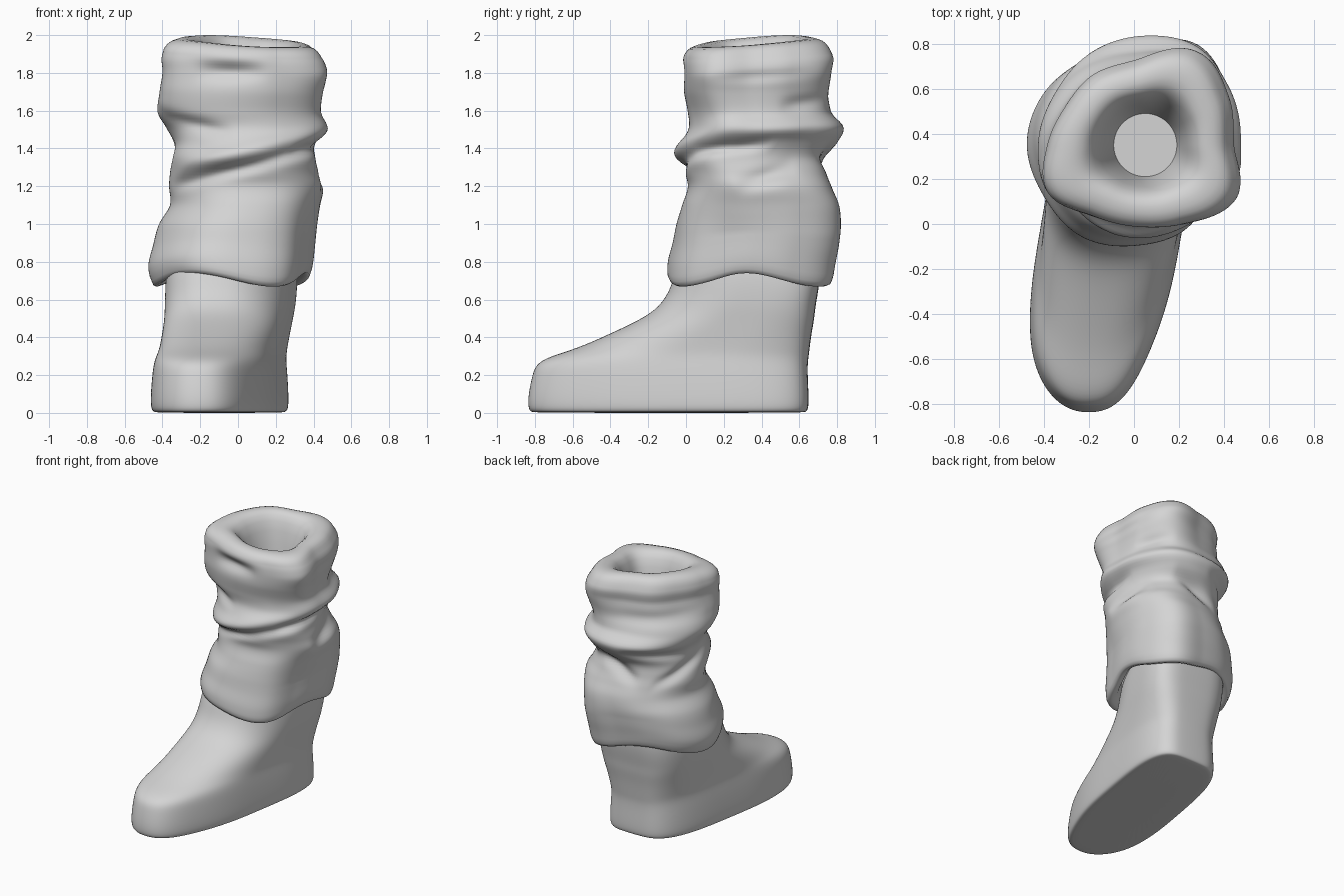
import bpy, bmesh, math

if "Cube" in bpy.data.objects:
    bpy.data.objects.remove(bpy.data.objects["Cube"])

mat = bpy.data.materials.new("plain grey")
mat.diffuse_color = (0.66, 0.66, 0.66, 1)
mat.use_nodes = True
mat.node_tree.nodes["Principled BSDF"].inputs["Base Color"].default_value = mat.diffuse_color


def loft(name, rings, cap_first, cap_last, subsurf=0):
    """Skin a list of closed rings into one smooth object."""
    bm = bmesh.new()
    vs = [[bm.verts.new(p) for p in ring] for ring in rings]
    n = len(rings[0])
    for a, b in zip(vs, vs[1:]):
        for i in range(n):
            j = (i + 1) % n
            bm.faces.new((a[i], a[j], b[j], b[i]))
    if cap_first:
        bm.faces.new(vs[0][::-1])
    if cap_last:
        bm.faces.new(vs[-1])
    for f in bm.faces:
        f.smooth = len(f.verts) == 4
    me = bpy.data.meshes.new(name)
    bm.to_mesh(me)
    bm.free()
    me.materials.append(mat)
    ob = bpy.data.objects.new(name, me)
    bpy.context.collection.objects.link(ob)
    if subsurf:
        mod = ob.modifiers.new("smooth", 'SUBSURF')
        mod.levels = mod.render_levels = subsurf
    return ob


def catmull(a, b, c, d, t):
    return b + 0.5 * t * (c - a + t * (2*a - 5*b + 4*c - d + t * (3*(b - c) + d - a)))


def around(radii, ang):
    """Smooth periodic lookup in a list of radii spaced evenly round a circle."""
    n = len(radii)
    f = ang / (2 * math.pi) * n
    i = int(math.floor(f))
    return catmull(*[radii[(i + k) % n] for k in (-1, 0, 1, 2)], f - i)


def at_height(table, z):
    """Smooth lookup of a row by its first column."""
    n = len(table)
    i = 0
    while i < n - 2 and z > table[i + 1][0]:
        i += 1
    rows = [table[min(max(i + k, 0), n - 1)] for k in (-1, 0, 1, 2)]
    t = min(max((z - rows[1][0]) / (rows[2][0] - rows[1][0]), 0), 1)
    return [catmull(*[r[c] for r in rows], t) for c in range(1, len(table[0]))]


# Boot: horizontal slices (z, front y, back y, half width) on a slanted foot axis
boot_levels = [
    (0.0, -0.80, 0.62, 0.28), (0.006, -0.825, 0.64, 0.305), (0.03, -0.838, 0.65, 0.316),
    (0.1, -0.836, 0.65, 0.316), (0.2, -0.815, 0.645, 0.31), (0.26, -0.795, 0.645, 0.304),
    (0.30, -0.72, 0.65, 0.30), (0.34, -0.58, 0.655, 0.30), (0.42, -0.40, 0.665, 0.308),
    (0.5, -0.23, 0.68, 0.317), (0.56, -0.145, 0.685, 0.325), (0.64, -0.09, 0.70, 0.33),
    (0.72, -0.065, 0.71, 0.33), (0.80, -0.03, 0.71, 0.32), (0.86, 0.02, 0.70, 0.29)]
boot = []
for z, yf, yb, hw in boot_levels:
    ring = []
    for k in range(48):
        a = 2 * math.pi * k / 48
        c, s = math.cos(a), math.sin(a)
        e = 2 / (3.8 if s > 0 else 2.3)
        y = (yf + yb) / 2 + (yb - yf) / 2 * math.copysign(abs(s) ** e, s)
        x = -0.097 + 0.17 * y + hw * math.copysign(abs(c) ** e, c)
        x += 0.04 * (max(0, -0.5 - y) / 0.34) ** 2
        ring.append((x, y, z))
    boot.append(ring)
loft("boot", boot, True, False, 2)

# Slouchy leg cover: silhouette by height (z, left x, right x, front y, back y)
outline = [
    (0.70, -0.455, 0.385, -0.10, 0.775), (0.8, -0.475, 0.40, -0.095, 0.79),
    (0.9, -0.45, 0.41, -0.07, 0.81), (1.0, -0.42, 0.42, -0.05, 0.82),
    (1.1, -0.36, 0.435, -0.02, 0.81), (1.2, -0.365, 0.455, 0.01, 0.77),
    (1.27, -0.36, 0.43, -0.01, 0.745), (1.35, -0.35, 0.41, -0.045, 0.74),
    (1.43, -0.34, 0.425, -0.02, 0.80), (1.51, -0.38, 0.47, 0.015, 0.835),
    (1.59, -0.425, 0.44, 0.01, 0.77), (1.7, -0.415, 0.45, -0.01, 0.76),
    (1.8, -0.40, 0.475, -0.01, 0.77), (1.87, -0.405, 0.46, -0.01, 0.78),
    (1.93, -0.39, 0.43, 0.0, 0.755)]
low_shape = [.38, .43, .49, .43, .44, .48, .50, .49, .50, .47, .45, .38]
mid_shape = [.42, .43, .47, .46, .45, .43, .42, .42, .40, .40, .42, .45]
top_shape = [.42, .46, .51, .40, .38, .36, .39, .445, .375, .37, .42, .49]
# Folds: start angle, end angle, start z, end z, depth (inward), width
folds = [
    (195, 345, 1.19, 1.42, .04, .035), (200, 350, 1.28, 1.52, -.025, .045),
    (230, 290, 1.81, 1.82, .03, .045), (225, 300, 1.90, 1.90, -.015, .04),
    (310, 375, 1.39, 1.42, .035, .03), (325, 400, 1.48, 1.50, -.01, .03),
    (340, 400, 1.20, 1.30, .03, .045), (330, 410, 1.78, 1.80, .015, .035),
    (60, 115, 1.40, 1.22, .04, .045), (95, 165, 1.45, 1.42, .03, .04),
    (125, 190, 1.20, 1.40, .03, .045), (55, 180, 1.68, 1.72, .02, .045),
    (190, 260, 1.60, 1.48, .02, .04), (20, 60, 1.62, 1.66, .02, .04)]


def fold_depth(deg, z):
    d = 0
    for a0, a1, z0, z1, depth, w in folds:
        t = ((deg - a0) % 360) / (a1 - a0)
        if t < 1:
            line = z0 + (z1 - z0) * t
            d += depth * math.sin(math.pi * t) * math.exp(-((z - line) / w) ** 2)
    return d


N = 120
HOLE = (0.05, 0.35, 0.14)
angles = [2 * math.pi * k / N for k in range(N)]
shapes = [[around(s, a) for a in angles] for s in (low_shape, mid_shape, top_shape)]


def cover_ring(z, scale=1.0, to_hole=0.0, z_out=None):
    """One ring of the cover; it can be shrunk (hem) or blended to the hole (rim)."""
    xl, xr, yf, yb = at_height(outline, z)
    # blend low -> mid -> top plan shapes with height
    m = min(max((z - 0.95) / 0.45, 0), 1) + min(max((z - 1.5) / 0.3, 0), 1)
    i = min(int(m), 1)
    pts = []
    for k, a in enumerate(angles):
        r = shapes[i][k] + (shapes[i + 1][k] - shapes[i][k]) * (m - i)
        pts.append((r * math.cos(a), r * math.sin(a)))
    x0, x1 = min(p[0] for p in pts), max(p[0] for p in pts)
    y0, y1 = min(p[1] for p in pts), max(p[1] for p in pts)
    cx, cy = (xl + xr) / 2, (yf + yb) / 2
    h = z if z_out is None else z_out
    hem = max(0, 1 - max(0, h - 0.7) / 0.35)
    rim = max(0, 1 - abs(h - 1.97) / 0.3)
    ring = []
    for a, (px, py) in zip(angles, pts):
        x = xl + (px - x0) / (x1 - x0) * (xr - xl)
        y = yf + (py - y0) / (y1 - y0) * (yb - yf)
        d = fold_depth(math.degrees(a), z)
        x = cx + (x - cx) * scale - d * math.cos(a)
        y = cy + (y - cy) * scale - d * math.sin(a)
        x += (HOLE[0] + HOLE[2] * math.cos(a) - x) * to_hole
        y += (HOLE[1] + HOLE[2] * math.sin(a) - y) * to_hole
        zz = h + hem * 0.036 * math.cos(3 * (a - math.radians(235)))
        zz += rim * 0.032 * math.cos(a - math.radians(130))
        ring.append((x, y, zz))
    return ring


cover = []
# rolled hem
for s, z in ((.76, .80), (.82, .74), (.89, .712), (.94, .704), (.975, .710), (.995, .728)):
    cover.append(cover_ring(0.72, s, 0, z))
# folded wall
for i in range(72):
    cover.append(cover_ring(0.75 + 1.17 * i / 71))
# broad rounded rim and funnel opening
for t, z in ((.05, 1.94), (.12, 1.955), (.24, 1.966), (.38, 1.968), (.50, 1.962), (.60, 1.945),
             (.70, 1.91), (.79, 1.85), (.87, 1.77), (.94, 1.69), (1, 1.60)):
    cover.append(cover_ring(1.925, 1, t, z))
loft("leg_cover", cover, False, True)
